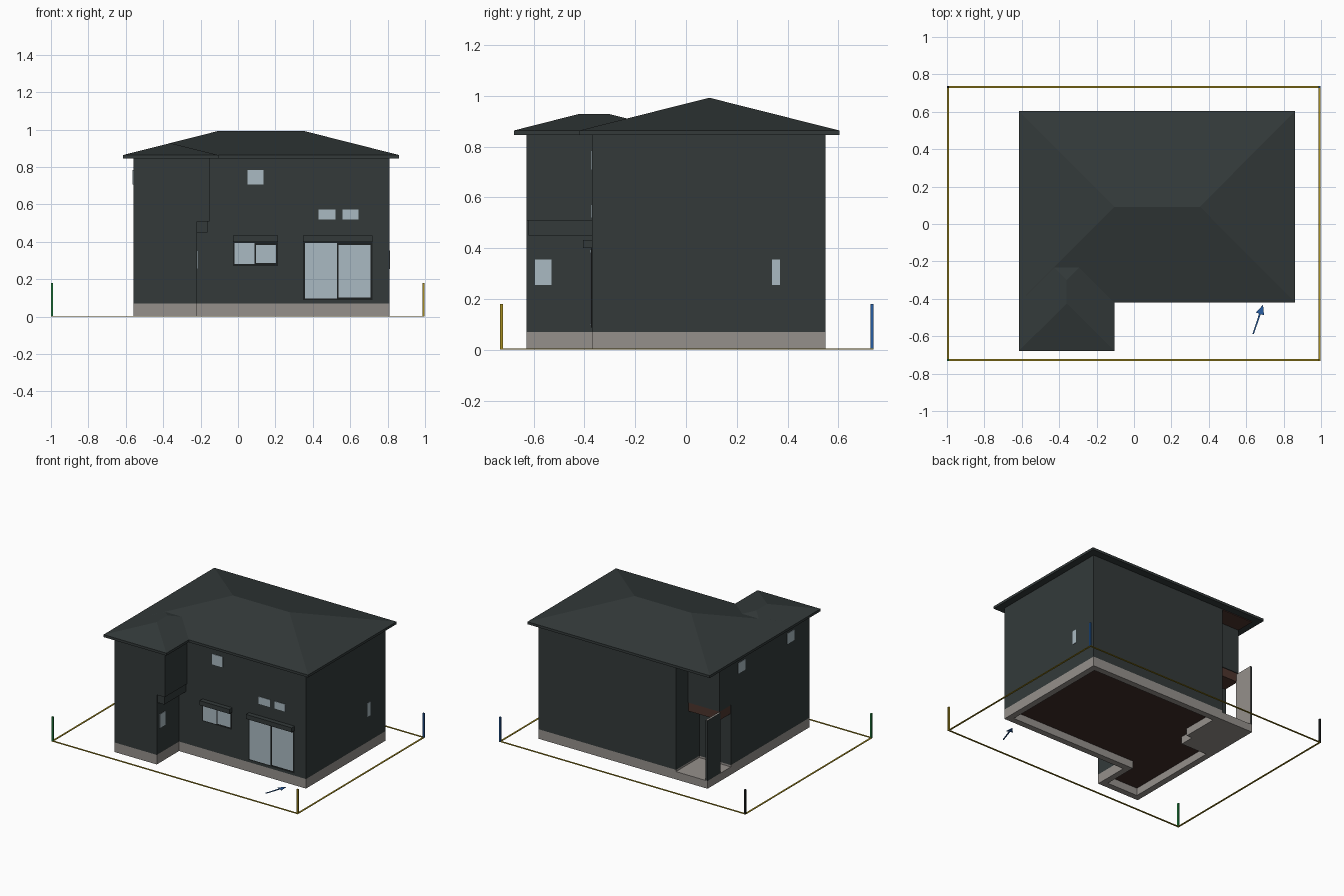
import bpy
import bmesh

cube = bpy.data.objects.get("Cube")
if cube:
    bpy.data.objects.remove(cube, do_unlink=True)


def make_mat(name, r, g, b):
    m = bpy.data.materials.new(name)
    m.use_nodes = True
    m.diffuse_color = (r, g, b, 1)
    m.node_tree.nodes["Principled BSDF"].inputs["Base Color"].default_value = (r, g, b, 1)
    return m


slate = make_mat("slate", .033, .042, .042)
concrete = make_mat("concrete", .30, .28, .26)
glass = make_mat("glass", .40, .49, .54)
wood = make_mat("brown wood", .075, .036, .027)
underfloor = make_mat("dark underfloor", .052, .026, .022)
black = make_mat("black frame", .012, .014, .014)
yellow = make_mat("yellow", .38, .27, .015)
green = make_mat("green", .02, .27, .06)
blue = make_mat("blue", .02, .11, .36)


def finish(name, bm, *mats):
    bmesh.ops.recalc_face_normals(bm, faces=bm.faces)
    me = bpy.data.meshes.new(name)
    bm.to_mesh(me)
    bm.free()
    for m in mats:
        me.materials.append(m)
    ob = bpy.data.objects.new(name, me)
    bpy.context.collection.objects.link(ob)
    return ob


def prism(name, outline, z0, z1, mat, inset=0, keep="all"):
    """Extruded outline; an inset keeps only its rim or its core."""
    bm = bmesh.new()
    face = bm.faces.new([bm.verts.new((x, y, z0)) for x, y in outline])
    if inset:
        bm.normal_update()
        rim = bmesh.ops.inset_region(bm, faces=[face], thickness=inset,
                                     use_boundary=True, use_even_offset=True)["faces"]
        drop = [f for f in bm.faces if (f in rim) == (keep == "core")]
        bmesh.ops.delete(bm, geom=drop, context="FACES")
    out = bmesh.ops.extrude_face_region(bm, geom=bm.faces[:])["geom"]
    top = [v for v in out if isinstance(v, bmesh.types.BMVert)]
    bmesh.ops.translate(bm, verts=top, vec=(0, 0, z1 - z0))
    return finish(name, bm, mat)


def box(name, xs, ys, zs, mat):
    (x0, x1), (y0, y1) = xs, ys
    return prism(name, [(x0, y0), (x1, y0), (x1, y1), (x0, y1)], *zs, mat)


def hip_roof(name, xs, ys, ridge_a, ridge_b):
    """Eave slab with four sloped faces up to a ridge along x or y."""
    bm = bmesh.new()
    corners = [(xs[i], ys[j]) for i, j in ((0, 0), (1, 0), (1, 1), (0, 1))]
    low = [bm.verts.new((*c, SOFFIT)) for c in corners]
    eave = [bm.verts.new((*c, EAVE)) for c in corners]
    a, b = bm.verts.new(ridge_a), bm.verts.new(ridge_b)
    bm.faces.new(low)
    for i in range(4):
        j = (i + 1) % 4
        bm.faces.new((low[i], low[j], eave[j], eave[i]))
    p, q, r, s = eave
    if abs(a.co.y - b.co.y) < .001:
        slopes = ((p, q, b, a), (q, r, b), (r, s, a, b), (s, p, a))
    else:
        slopes = ((p, q, a), (q, r, b, a), (r, s, b), (s, p, a, b))
    for f in slopes:
        bm.faces.new(f)
    return finish(name, bm, slate)


# Main levels and wall lines
WEST, EAST, BACK, FRONT, WING = -.56, .811, .55, -.371, -.629
PORCH_X, SOFFIT, EAVE = -.304, .846, .864


def house_outline(wing_x, porch_y):
    return [(WEST, WING), (wing_x, WING), (wing_x, FRONT), (EAST, FRONT),
            (EAST, BACK), (PORCH_X, BACK), (PORCH_X, porch_y), (WEST, porch_y)]


lower = house_outline(-.218, .28)
upper = house_outline(-.153, .41)

# Base, floor and walls
prism("foundation", lower, 0, .07, concrete, .045, "rim")
prism("ground_floor", lower, .055, .067, underfloor, .04, "core")
prism("lower_walls", lower, .07, .51, slate)
prism("upper_walls", upper, .51, .86, slate)
box("wing_overhang_band", (-.23, -.163), (-.62, -.36), (.45, .51), slate)

# Corner porch
box("porch_slab", (WEST, PORCH_X), (.13, BACK), (0, .057), concrete)
box("porch_beam", (WEST + .004, PORCH_X), (.27, .405), (.445, .51), wood)
box("porch_eave_soffit", (WEST, PORCH_X), (.41, BACK), (.841, .848), wood)
screen = box("porch_screen", (WEST, -.545), (.4, BACK), (.057, .5), slate)
screen.data.materials.append(concrete)
for f in screen.data.polygons:
    if f.normal.x > .5 or f.normal.z > .5:
        f.material_index = 1

# Overlapping hip roofs
hip_roof("main_roof", (-.615, .862), (-.42, .604), (-.105, .092, .993), (.352, .092, .993))
hip_roof("wing_roof", (-.615, -.105), (-.678, -.045), (-.36, -.426, .928), (-.36, -.3, .928))


def window(name, axis, wall, side, span, zs):
    """Pane set on a wall; side is the outward sign along axis."""
    through = sorted((wall - side * .002, wall + side * .003))
    xs, ys = (through, span) if axis == "x" else (span, through)
    box(name, xs, ys, zs, glass)


# Small windows
high = (.708, .785)
window("front_high_window", "y", FRONT, -1, (.05, .137), high)
window("front_slot_window_a", "y", FRONT, -1, (.43, .52), (.52, .573))
window("front_slot_window_b", "y", FRONT, -1, (.558, .643), (.52, .573))
window("east_window", "x", EAST, 1, (.338, .37), (.255, .355))
window("wing_window", "x", lower[1][0], 1, (-.595, -.53), (.255, .355))
window("west_window_a", "x", WEST, -1, (.115, .195), high)
window("west_window_b", "x", WEST, -1, (-.45, -.37), high)


def sliding_window(name, x0, x1, z0):
    """Two sashes in a slim frame with a shutter box above."""
    mid = (x0 + x1) / 2
    box(name + "_frame", (x0, x1), (FRONT - .003, FRONT), (z0, .405), black)
    box(name + "_shutter_box", (x0, x1), (FRONT - .034, FRONT), (.4, .433), slate)
    box(name + "_left_sash", (x0 + .009, mid - .003), (FRONT - .007, FRONT), (z0 + .009, .395), glass)
    box(name + "_right_sash", (mid + .004, x1 - .009), (FRONT - .005, FRONT), (z0 + .014, .384), glass)


sliding_window("small_slider", -.028, .213, .272)
sliding_window("patio_slider", .348, .718, .088)

# Plot boundary lines and corner posts
LX, LY, W = (-.994, .992), (-.727, .733), .012
for i, y in enumerate(LY):
    box(f"boundary_line_x_{i}", (-1, .998), (y - W / 2, y + W / 2), (0, .004), yellow)
for i, x in enumerate(LX):
    box(f"boundary_line_y_{i}", (x - W / 2, x + W / 2), LY, (0, .004), yellow)
for i, j, mat in ((0, 0, green), (1, 0, yellow), (1, 1, blue), (0, 1, black)):
    x, y = LX[i], LY[j]
    box(f"corner_post_{i}{j}", (x - .006, x + .006), (y - .006, y + .006), (0, .18), mat)

# Ground arrow pointing at the house
arrow = [(.633, -.588), (.64, -.59), (.678, -.482), (.695, -.488),
         (.69, -.432), (.652, -.473), (.669, -.479)]
prism("entry_arrow", arrow, 0, .004, blue)
